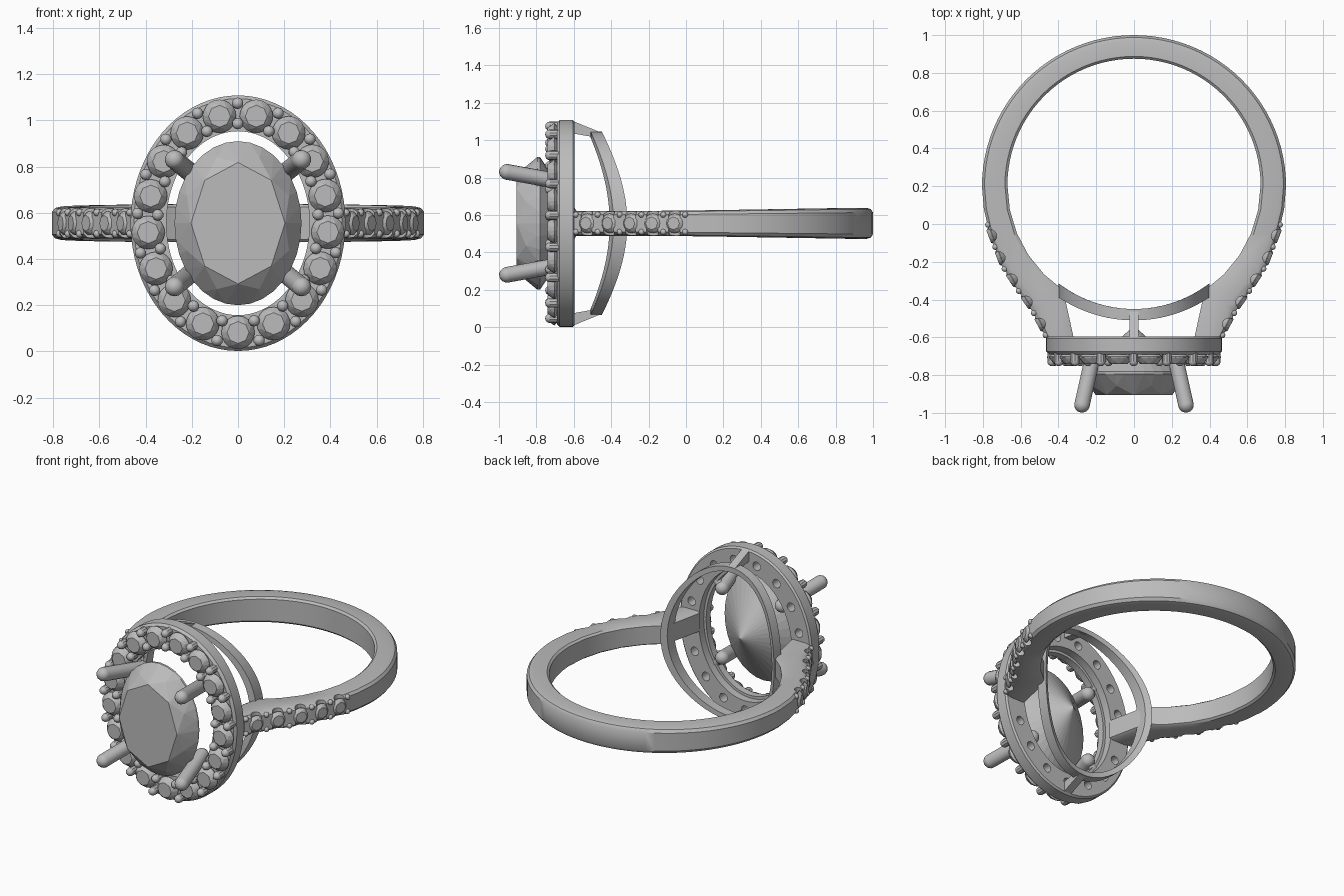
import bpy, bmesh, math
from math import sin, cos, pi, radians, sqrt
from mathutils import Matrix, Vector

old = bpy.data.objects.get("Cube")
if old:
    bpy.data.objects.remove(old, do_unlink=True)

grey = bpy.data.materials.new("plain grey")
grey.use_nodes = True
grey.diffuse_color = (0.5, 0.5, 0.5, 1)
grey.node_tree.nodes["Principled BSDF"].inputs["Base Color"].default_value = (0.5, 0.5, 0.5, 1)

MID = 0.555                                  # height of the ring's centre plane
FACE = Matrix.Rotation(pi / 2, 4, "X")       # turns local +z to the front


def finish(bm, name, smooth=True):
    bmesh.ops.recalc_face_normals(bm, faces=bm.faces)
    me = bpy.data.meshes.new(name)
    bm.to_mesh(me)
    bm.free()
    me.materials.append(grey)
    ob = bpy.data.objects.new(name, me)
    bpy.context.collection.objects.link(ob)
    if smooth:
        shade(ob)
    return ob


def activate(ob):
    bpy.ops.object.select_all(action="DESELECT")
    ob.select_set(True)
    bpy.context.view_layer.objects.active = ob


def shade(ob):
    activate(ob)
    bpy.ops.object.shade_smooth_by_angle(angle=radians(35))


def loft(sections, closed):
    """Skin a list of equal-length section loops."""
    bm = bmesh.new()
    rows = [[bm.verts.new(p) for p in s] for s in sections]
    n = len(rows[0])
    for i in range(len(rows) if closed else len(rows) - 1):
        a, b = rows[i], rows[(i + 1) % len(rows)]
        for k in range(n):
            bm.faces.new((a[k], a[(k + 1) % n], b[(k + 1) % n], b[k]))
    if not closed:
        bm.faces.new(rows[0])
        bm.faces.new(rows[-1])
    return bm


def add_gem(bm, matrix, rx, ry, top, bottom, table=0.66, sides=32):
    """Brilliant cut: octagonal table, crown, girdle, pavilion and culet."""
    pts = [(0, 0, -bottom)]
    rings = ((8, table, top, 0), (8, 0.5 + table / 2, top * 0.58, 0.5),
             (sides, 1, 0.04 * top, 0), (sides, 1, -0.08 * top, 0))
    for count, r, z, turn in rings:
        for i in range(count):
            a = 2 * pi * (i + turn) / count
            pts.append((rx * r * cos(a), ry * r * sin(a), z))
    verts = [bm.verts.new(matrix @ Vector(p)) for p in pts]
    bmesh.ops.convex_hull(bm, input=verts)


def add_rod(bm, a, b, r, seg=14):
    """Rod with round ends."""
    a, b = Vector(a), Vector(b)
    turn = (b - a).to_track_quat("Z", "Y").to_matrix().to_4x4()
    bmesh.ops.create_cone(bm, cap_ends=True, segments=seg, radius1=r, radius2=r, depth=(b - a).length,
                          matrix=Matrix.Translation((a + b) / 2) @ turn)
    for p in (a, b):
        bmesh.ops.create_uvsphere(bm, u_segments=seg, v_segments=8, radius=r,
                                  matrix=Matrix.Translation(p) @ turn)


def cut(ob, cutter):
    cutter.hide_render = True
    mod = ob.modifiers.new("cut", "BOOLEAN")
    mod.operation = "DIFFERENCE"
    mod.solver = "EXACT"
    mod.object = cutter
    activate(ob)
    bpy.ops.object.modifier_apply(modifier=mod.name)
    bpy.data.objects.remove(cutter, do_unlink=True)
    shade(ob)


def even_ellipse(rx, rz, count, start):
    """Points spaced evenly along an ellipse, from the bottom."""
    fine = [(rx * sin(2 * pi * i / 2000), -rz * cos(2 * pi * i / 2000)) for i in range(2001)]
    total = [0]
    for p, q in zip(fine, fine[1:]):
        total.append(total[-1] + math.dist(p, q))
    result = []
    for k in range(count):
        want = total[-1] * (k + start) / count
        result.append(next(p for p, t in zip(fine, total) if t >= want))
    return result


# Shank: swept band, widening towards the shoulders
CY, BORE = 0.205, 0.67
shoulder = [(0.795, 0.08), (0.765, -0.05), (0.70, -0.22), (0.62, -0.345), (0.54, -0.46), (0.465, -0.6)]
stations = []
for i in range(25):
    a = pi / 2 * (1 - i / 24)
    stations.append(((BORE * cos(a), CY + BORE * sin(a)),
                     (0.805 * cos(a), 0.2 + 0.8 * sin(a))))
for i, outer in enumerate(shoulder[:-1]):
    a = -radians(11.2 * (i + 1))
    stations.append(((BORE * cos(a), CY + BORE * sin(a)), outer))
stations.append(((0.32, -0.6), shoulder[-1]))


def shank_section(inner, outer, side):
    w = 0.067 + 0.016 * max(0, min(1, (outer[1] + 0.1) / 1.1))
    profile = [(0, 0.85), (0.1, 1), (0.72, 1), (0.9, 0.92), (1, 0.7)]
    profile += [(t, -v) for t, v in reversed(profile)]
    return [(side * (inner[0] + (outer[0] - inner[0]) * t),
             inner[1] + (outer[1] - inner[1]) * t, MID + w * v) for t, v in profile]


sections = [shank_section(*s, 1) for s in reversed(stations)]
sections += [shank_section(*s, -1) for s in stations[1:]]
shank = finish(loft(sections, False), "shank")


def on_shoulder(y):
    """Surface point and facing angle on the outer shoulder at depth y."""
    for p, q in zip(shoulder, shoulder[1:]):
        if q[1] <= y <= p[1]:
            t = (y - p[1]) / (q[1] - p[1])
            return p[0] + (q[0] - p[0]) * t, math.atan2(p[1] - q[1], p[0] - q[0])
    return shoulder[0][0], pi / 2


# Shoulder stones, their scalloped seats and the small beads between them
notches, stones, beads = bmesh.new(), bmesh.new(), bmesh.new()
for side in (1, -1):
    for i in range(11):
        y = -0.59 + 0.0585 * i
        x, angle = on_shoulder(y)
        frame = Matrix.Translation((side * x, y, MID)) @ Matrix.Rotation(side * angle, 4, "Z") @ FACE
        if i % 2:
            bmesh.ops.create_cone(notches, cap_ends=True, segments=16, radius1=0.033, radius2=0.033,
                                  depth=0.3, matrix=Matrix.Translation((side * x, y, MID)))
            add_gem(stones, frame @ Matrix.Translation((0, 0, -0.01)), 0.052, 0.052, 0.02, 0.04, sides=16)
        else:
            for v in (0.046, -0.046):
                bmesh.ops.create_uvsphere(beads, u_segments=10, v_segments=6, radius=0.017,
                                          matrix=frame @ Matrix.Translation((0, v, -0.004)))
cut(shank, finish(notches, "notch_cutter", False))
finish(stones, "shoulder_stones", False)
finish(beads, "shoulder_beads")

# Halo: oval plate with a stepped inner edge
RX, RZ = 0.465, 0.553
halo_profile = [(0, -0.605), (0, -0.675), (0.014, -0.69), (0.155, -0.69),
                (0.155, -0.645), (0.138, -0.645), (0.138, -0.595), (0.01, -0.595)]
sections = []
for i in range(72):
    a = 2 * pi * i / 72
    sections.append([((RX - d) * cos(a), y, MID + (RZ - d) * sin(a)) for d, y in halo_profile])
halo = finish(loft(sections, True), "halo")

# Halo stones, open seats behind them and paired beads
holes, stones, beads = bmesh.new(), bmesh.new(), bmesh.new()
for x, z in even_ellipse(0.39, 0.473, 17, 0):
    place = Matrix.Translation((x, -0.705, MID + z))
    add_gem(stones, place @ FACE, 0.072, 0.072, 0.035, 0.06, sides=20)
    bmesh.ops.create_cone(holes, cap_ends=True, segments=16, radius1=0.027, radius2=0.027,
                          depth=0.4, matrix=place @ FACE)
for x, z in even_ellipse(0.39, 0.473, 17, 0.5):
    n = Vector((x / 0.39 ** 2, z / 0.473 ** 2)).normalized()
    for d in (0.046, -0.042):
        px, pz = x + n.x * d, MID + z + n.y * d
        add_rod(beads, (px, -0.68, pz), (px, -0.728, pz), 0.025, 10)
cut(halo, finish(holes, "seat_cutter", False))
finish(stones, "halo_stones", False)
finish(beads, "halo_beads")

# Gallery rail: oval hoop curved to follow the finger hole
sections = []
for i in range(72):
    a = 2 * pi * i / 72
    loop = []
    for d, bore in ((0, 0.715), (0, 0.655), (0.032, 0.655), (0.032, 0.715)):
        x = (0.40 - d) * cos(a)
        loop.append((x, CY - sqrt(bore ** 2 - x ** 2), MID + (0.49 - d) * sin(a)))
    sections.append(loop)
finish(loft(sections, True), "gallery_rail")

# Struts joining the gallery rail to the halo, top and bottom
for side, label in ((1, "upper"), (-1, "lower")):
    ends = [(-0.6, 0.545, 0.48), (-0.46, 0.488, 0.455)]
    sections = [[(-0.025, y, MID + side * o), (0.025, y, MID + side * o),
                 (0.025, y, MID + side * i), (-0.025, y, MID + side * i)] for y, o, i in ends]
    finish(loft(sections, False), label + "_strut", False)

# Centre stone
bm = bmesh.new()
add_gem(bm, Matrix.Translation((0, -0.79, MID)) @ FACE, 0.275, 0.355, 0.115, 0.25, table=0.74, sides=32)
finish(bm, "centre_stone", False)

# Four splayed prongs, each tied to the halo
bm = bmesh.new()
for sx in (1, -1):
    for sz in (1, -1):
        base = (sx * 0.21, -0.665, MID + sz * 0.222)
        add_rod(bm, base, (sx * 0.275, -0.957, MID + sz * 0.275), 0.042)
        add_rod(bm, base, (sx * 0.262, -0.665, MID + sz * 0.275), 0.024)
finish(bm, "prongs")
